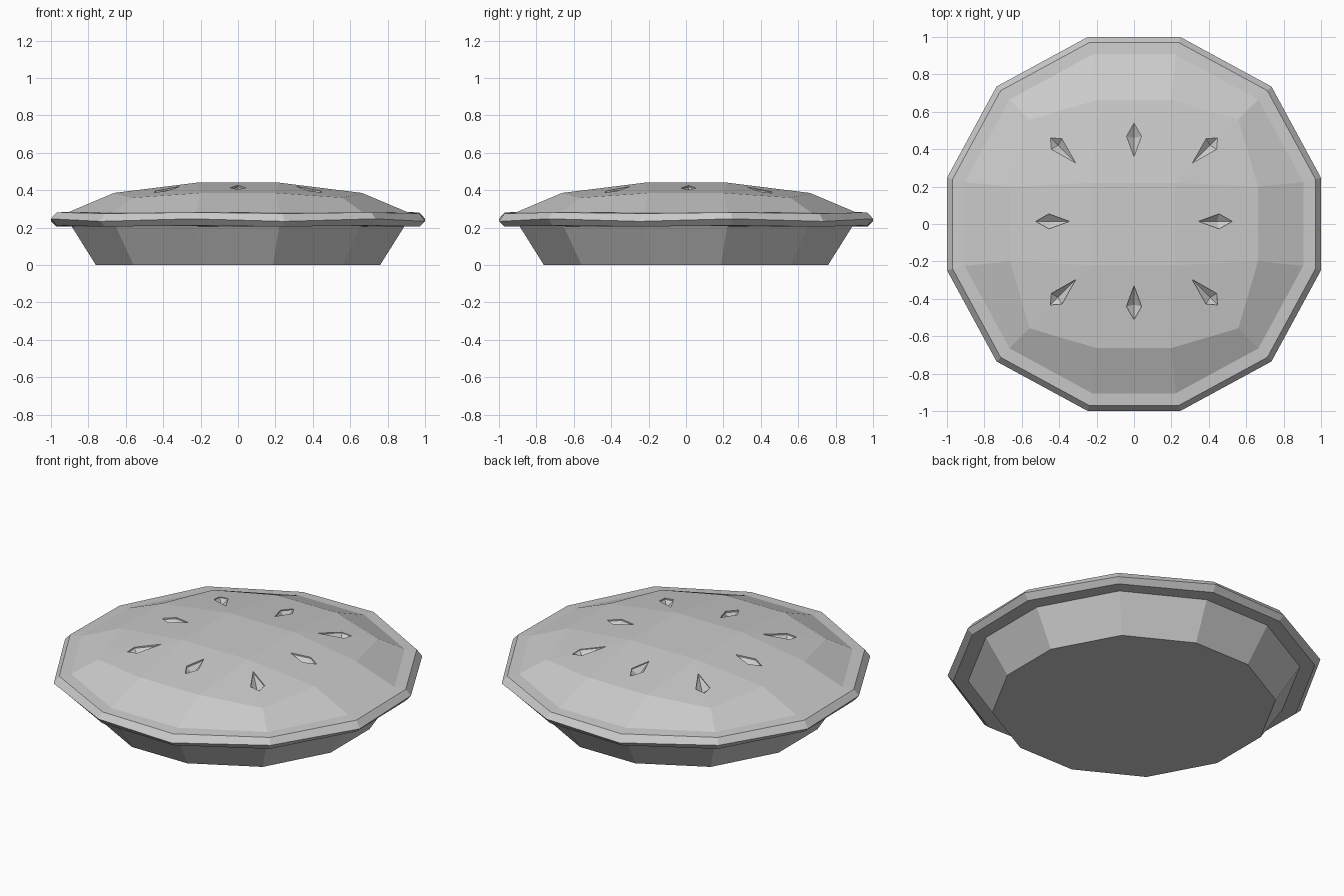
import bpy, bmesh, math
from mathutils import Vector

if "Cube" in bpy.data.objects:
    bpy.data.objects.remove(bpy.data.objects["Cube"])


def ring(bm, a, b, d, za, zd, wob=0.0):
    """Twelve-sided ring: a/b = axial side position and half width, d = diagonal corner."""
    verts = []
    for k in range(4):
        for x, y, z in ((a, b, za), (d, d, zd), (b, a, za)):
            for _ in range(k):
                x, y = -y, x
            verts.append(bm.verts.new((x, y, z + wob * (-1) ** len(verts))))
    return verts


def round_ring(bm, r, z, wob=0.0):
    return ring(bm, r, 0.247 * r, 0.735 * r, z, z, wob)


def bridge(bm, lower, upper):
    n = len(lower)
    for i in range(n):
        j = (i + 1) % n
        bm.faces.new((lower[i], lower[j], upper[j], upper[i]))


def finish(bm, name):
    bmesh.ops.recalc_face_normals(bm, faces=bm.faces)
    me = bpy.data.meshes.new(name)
    bm.to_mesh(me)
    bm.free()
    ob = bpy.data.objects.new(name, me)
    bpy.context.collection.objects.link(ob)
    return ob


# Pie dish: flat base and sloping wall
bm = bmesh.new()
base = round_ring(bm, 0.76, 0.0)
bm.faces.new(base[::-1])
bridge(bm, base, round_ring(bm, 0.89, 0.207))
dish = finish(bm, "pie_dish")
# the open shell must face outwards
if dish.data.polygons[0].normal.z > 0:
    dish.data.flip_normals()

# Crust: rim lip with a slight wobble, then the domed lid
bm = bmesh.new()
rings = [round_ring(bm, 0.89, 0.207),
         round_ring(bm, 0.97, 0.208, 0.003),
         round_ring(bm, 1.0, 0.24, 0.007),
         round_ring(bm, 0.97, 0.278, 0.003),
         round_ring(bm, 0.905, 0.283),
         ring(bm, 0.663, 0.2, 0.558, 0.385, 0.36)]
bm.faces.new(rings[0])
for lo, hi in zip(rings, rings[1:]):
    bridge(bm, lo, hi)
edge = rings[-1]
mid = [bm.verts.new((0.22 * sx, 0.22 * sy, 0.44))
       for sx, sy in ((1, 1), (-1, 1), (-1, -1), (1, -1))]
bm.faces.new(mid)
for k in range(4):
    bm.faces.new((mid[k], edge[3 * k], edge[3 * k + 1], edge[3 * k + 2]))
    bm.faces.new((mid[k], edge[3 * k + 2], edge[(3 * k + 3) % 12], mid[(k + 1) % 4]))
crust = finish(bm, "pie_crust")

# Steam vents: eight kite-shaped pits cut into the lid
bm = bmesh.new()
for i in range(8):
    if i % 2 == 0:
        tip, wide, end, z0, z1 = 0.345, 0.455, 0.525, 0.425, 0.402
    else:
        tip, wide, end, z0, z1 = 0.44, 0.585, 0.632, 0.419, 0.388
    ang = i * math.pi / 4
    out = Vector((math.cos(ang), math.sin(ang), 0))
    side = Vector((-out.y, out.x, 0))
    shift = Vector((0, 0.014, 0))
    top, low = [], []
    for r, w in ((tip, 0), (wide, -0.04), (end, 0), (wide, 0.04)):
        p = out * r + side * w + shift
        z = z0 + (z1 - z0) * (r - tip) / (end - tip) - 0.008
        top.append(bm.verts.new(p + Vector((0, 0, 0.5))))
        low.append(bm.verts.new(p + Vector((0, 0, z))))
    apex = bm.verts.new(out * (wide - 0.01) + shift + Vector((0, 0, z1 - 0.03)))
    bm.faces.new(top)
    bridge(bm, low, top)
    for j in range(4):
        bm.faces.new((low[(j + 1) % 4], low[j], apex))
cutter = finish(bm, "vent_cutter")
cutter.hide_render = True

mod = crust.modifiers.new("vents", 'BOOLEAN')
mod.operation = 'DIFFERENCE'
mod.solver = 'EXACT'
mod.object = cutter
bpy.context.view_layer.objects.active = crust
bpy.ops.object.modifier_apply(modifier=mod.name)
bpy.data.objects.remove(cutter)

# Open the hidden underside where the crust meets the dish
bm = bmesh.new()
bm.from_mesh(crust.data)
hidden = [f for f in bm.faces if f.normal.z < -0.9 and f.calc_center_median().xy.length < 0.6
          and f.calc_center_median().z < 0.25]
bmesh.ops.delete(bm, geom=hidden, context='FACES')
bm.to_mesh(crust.data)
bm.free()
